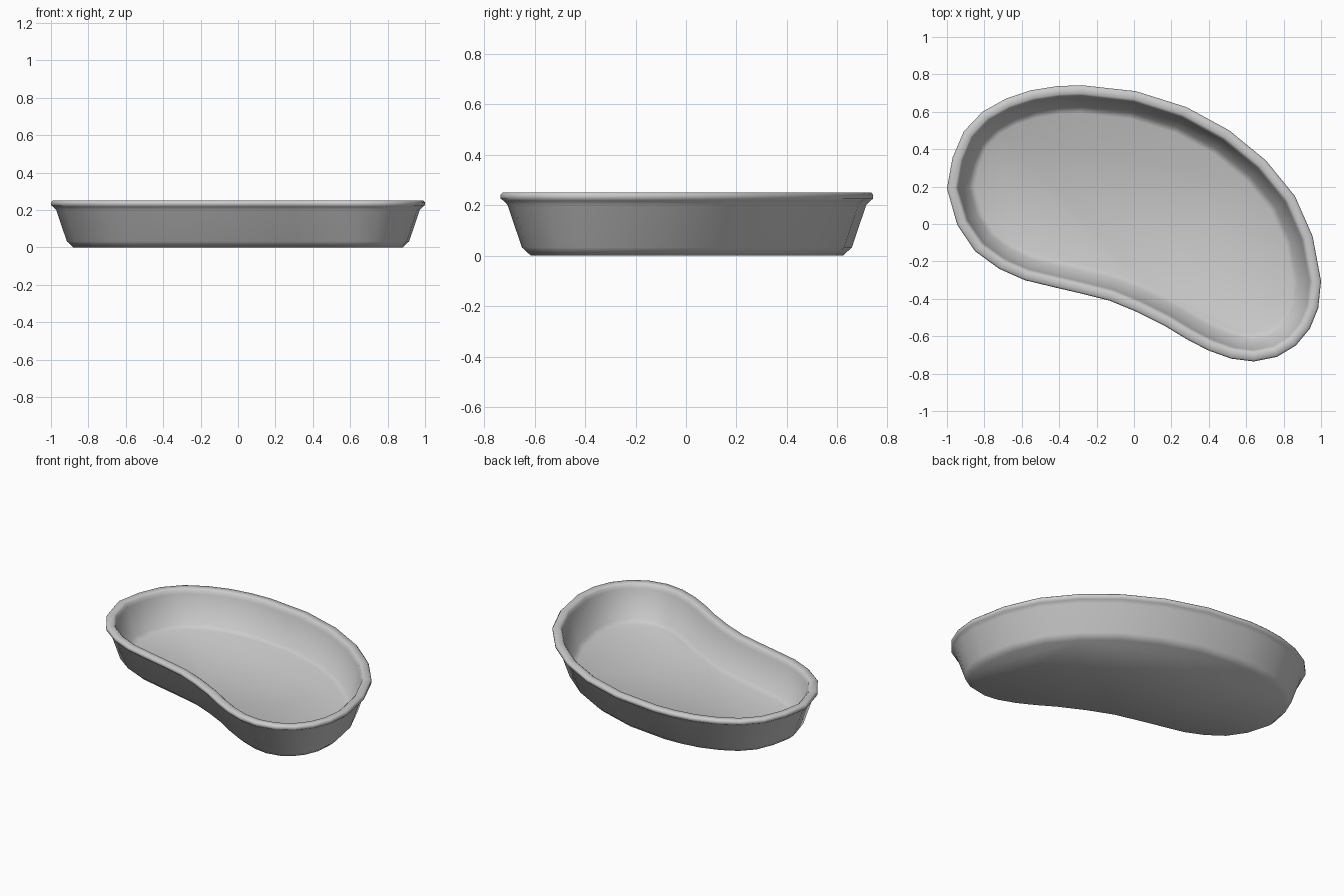
import bpy, bmesh
from mathutils import Vector

if "Cube" in bpy.data.objects:
    bpy.data.objects.remove(bpy.data.objects["Cube"])

# Kidney-shaped rim outline, clockwise from the left end
outline = [Vector(p) for p in [
    (-1, .19), (-.97, .355), (-.91, .495), (-.81, .60), (-.685, .67), (-.55, .715),
    (-.41, .737), (-.28, .742), (.01, .71), (.28, .625), (.51, .50), (.705, .34),
    (.86, .15), (.955, -.065), (1, -.305), (.985, -.45), (.94, -.56), (.865, -.65),
    (.765, -.71), (.64, -.735), (.52, -.72), (.395, -.675), (.28, -.615),
    (.165, -.545), (.015, -.47), (-.13, -.41), (-.29, -.37), (-.42, -.34),
    (-.585, -.30), (-.72, -.24), (-.85, -.145), (-.945, -.005)]]

# Wall section: (inward offset, height), from underside over the lip to the floor
section = [(.12, 0), (.085, .032), (.028, .2), (.012, .217), (.001, .225),
           (0, .24), (.008, .25), (.045, .25), (.055, .242), (.062, .22),
           (.118, .045), (.15, .028)]

n = len(outline)


def inward(i):
    t = (outline[(i + 1) % n] - outline[i]).normalized() + (outline[i] - outline[i - 1]).normalized()
    t.normalize()
    return Vector((t.y, -t.x))


# Tray body: offset rings bridged into a closed shell
bm = bmesh.new()
rings = []
for off, z in section:
    rings.append([bm.verts.new((*(outline[i] + inward(i) * off), z)) for i in range(n)])
for a, b in zip(rings, rings[1:]):
    for i in range(n):
        j = (i + 1) % n
        bm.faces.new((a[i], a[j], b[j], b[i]))
bm.faces.new(rings[0])
bm.faces.new(rings[-1])
bmesh.ops.recalc_face_normals(bm, faces=bm.faces)

mesh = bpy.data.meshes.new("kidney_tray")
bm.to_mesh(mesh)
bm.free()
tray = bpy.data.objects.new("kidney_tray", mesh)
bpy.context.collection.objects.link(tray)
bpy.context.view_layer.objects.active = tray
tray.select_set(True)
bpy.ops.object.shade_smooth_by_angle(angle=1.05)
